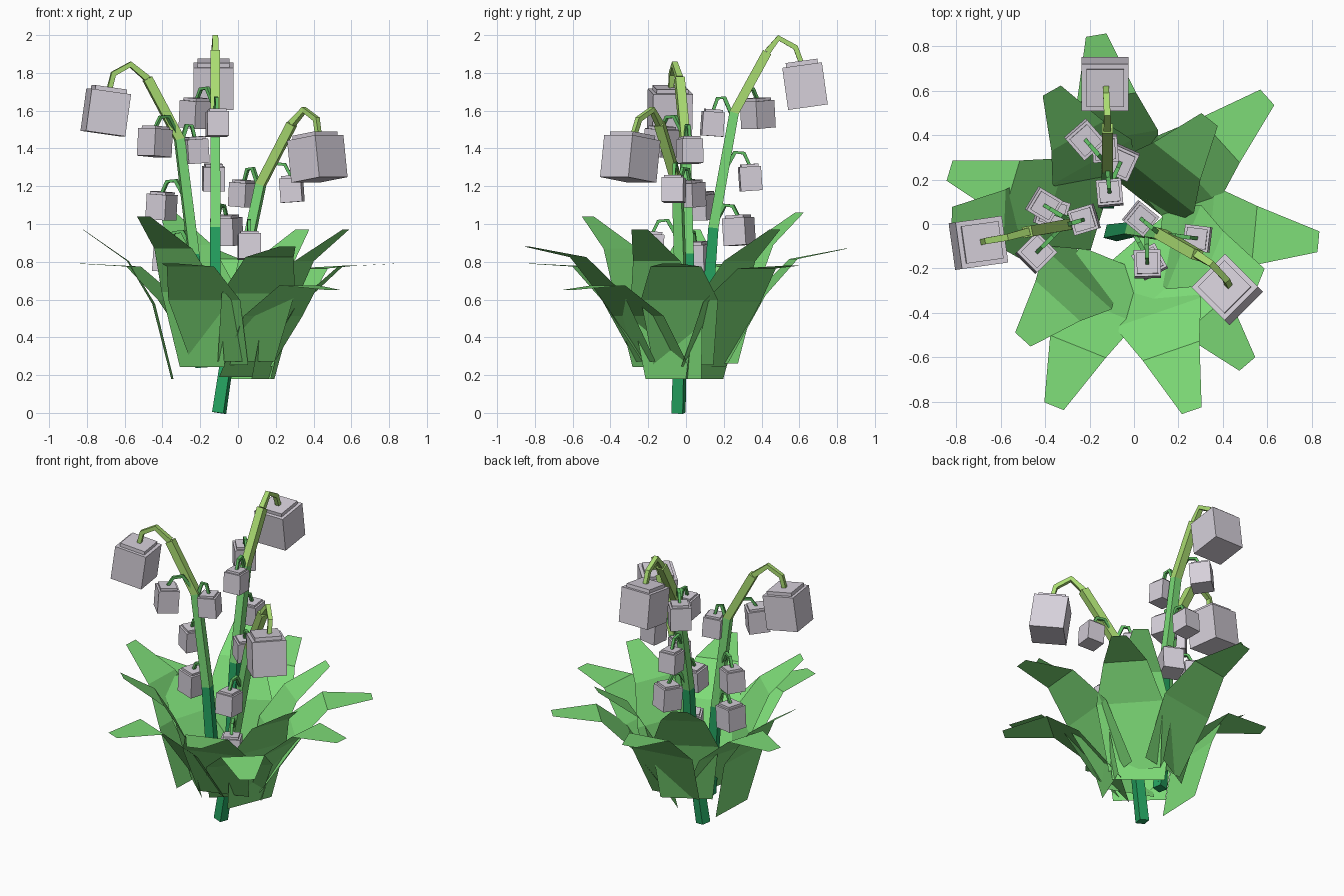
import bpy, bmesh, math
from mathutils import Vector, Matrix

if "Cube" in bpy.data.objects:
    bpy.data.objects.remove(bpy.data.objects["Cube"])


def mat(name, rgb):
    m = bpy.data.materials.new(name)
    lin = [((c / 255 + 0.055) / 1.055) ** 2.4 for c in rgb]
    m.diffuse_color = (*lin, 1)
    m.use_nodes = True
    m.node_tree.nodes["Principled BSDF"].inputs["Base Color"].default_value = m.diffuse_color
    return m


LEAF = mat("leaf green", (126, 221, 120))
DARK = mat("deep stem green", (36, 162, 96))
MID = mat("stem green", (122, 219, 119))
TIP = mat("yellow green", (170, 220, 113))
STALK = mat("stalk green", (98, 192, 100))
BELL = mat("pale lilac", (214, 208, 218))


def finish(name, bm, mats):
    me = bpy.data.meshes.new(name)
    bm.to_mesh(me)
    bm.free()
    for m in mats:
        me.materials.append(m)
    ob = bpy.data.objects.new(name, me)
    bpy.context.collection.objects.link(ob)
    return ob


# Square tube along a path; seg_mats gives a material slot per segment
def tube(name, pts, widths, mats, seg_mats=None):
    pts = [Vector(p) for p in pts]
    out = pts[-1] - pts[0]
    side = Vector((-out.y, out.x, 0)).normalized()
    bm = bmesh.new()
    rings = []
    for i, p in enumerate(pts):
        t = (pts[min(i + 1, len(pts) - 1)] - pts[max(i - 1, 0)]).normalized()
        s = (side - t * side.dot(t)).normalized()
        n = t.cross(s)
        h = widths[i] / 2
        rings.append([bm.verts.new(p + s * a * h + n * b * h)
                      for a, b in ((-1, -1), (1, -1), (1, 1), (-1, 1))])
    for i in range(len(rings) - 1):
        for k in range(4):
            j = (k + 1) % 4
            f = bm.faces.new((rings[i][k], rings[i][j], rings[i + 1][j], rings[i + 1][k]))
            f.material_index = seg_mats[i] if seg_mats else 0
    bm.faces.new(rings[0][::-1])
    f = bm.faces.new(rings[-1])
    f.material_index = seg_mats[-1] if seg_mats else 0
    return finish(name, bm, mats)


# Box bell with a smaller cap, tilted outward
def bell(name, c, w, h, yaw, tilt):
    bm = bmesh.new()
    m = (Matrix.Translation(c) @ Matrix.Rotation(yaw, 4, 'Z')
         @ Matrix.Rotation(-tilt, 4, 'Y'))
    cap = h * 0.1
    for wid, hei, z in ((w, h, 0), (w * 0.8, cap, h / 2 + cap / 2)):
        bmesh.ops.create_cube(bm, size=1, matrix=m @ Matrix.Translation((0, 0, z))
                              @ Matrix.Diagonal((wid, wid, hei, 1)))
    finish(name, bm, [BELL])
    return m @ Vector((0, 0, h / 2 + cap * 0.8))


# Height of every stem knot above its foot (all stems share these)
KNOTS = (0, 0.60, 1.21, 1.53, 1.605, 1.555, 1.475)

# foot height, knot x/y, outward yaw, big bell centre, small bells (x, y, z, size)
STEMS = {
    "back": (0.38, [(-.12, .10), (-.12, .145), (-.12, .255), (-.12, .43),
                    (-.12, .49), (-.125, .58), (-.125, .61)], 90, (-.13, .63, 1.73),
             [(-.22, .38, 1.58, .13), (-.11, .14, 1.53, .115),
              (-.13, .34, 1.24, .115), (-.06, .28, .96, .13)]),
    "left": (0.24, [(-.19, .02), (-.235, .01), (-.31, -.005), (-.48, -.035),
                    (-.57, -.06), (-.66, -.075), (-.68, -.08)], 188, (-.70, -.085, 1.59),
             [(-.44, -.13, 1.43, .13), (-.225, .02, 1.385, .115),
              (-.405, .085, 1.09, .12), (-.37, .05, .82, .13)]),
    "right": (0.0, [(-.10, -.04), (-.01, -.025), (.12, -.045), (.285, -.14),
                    (.35, -.18), (.415, -.25), (.425, -.275)], -45, (.42, -.295, 1.345),
              [(.285, -.065, 1.18, .115), (.03, .025, 1.155, .115),
               (.06, -.18, .88, .12), (.07, -.17, .58, .12)]),
}

for name, (foot, xy, yaw, big, smalls) in STEMS.items():
    pts = [Vector((x, y, foot + k)) for (x, y), k in zip(xy, KNOTS)]
    # thick stem in three colours, thin nodding end
    tube(name + "_stem", pts[:4], (.062, .054, .05, .049), [DARK, MID, TIP], (0, 1, 2))
    tube(name + "_stem_end", pts[3:], (.034, .03, .028, .026), [TIP])
    bell(name + "_big_bell", big, .212, .225, math.radians(yaw), math.radians(8))
    # small bells on arched stalks
    for i, (x, y, z, s) in enumerate(smalls):
        zs = z + 0.03
        k = 0
        while k < 2 and pts[k + 1].z < zs:
            k += 1
        a, b = pts[k], pts[k + 1]
        start = a.lerp(b, (zs - a.z) / (b.z - a.z))
        d = Vector((x, y, z)) - start
        top = bell(f"{name}_small_bell_{i + 1}", (x, y, z), s, s * 1.12,
                   math.atan2(d.y, d.x), math.radians(4))
        path = [start]
        for f, up in ((.45, .14), (.8, .135)):
            p = start.lerp(top, f)
            p.z = z + up
            path.append(p)
        path.append(top)
        tube(f"{name}_stalk_{i + 1}", path, (.02, .02, .018, .016), [STALK])

# Leaves: one folded strip, traced back from the tip (x, y, z); the lean bends
# the outer segments more than the lower ones
SEGMENTS = ((.29, 35, 1, .27), (.265, 59, .53, .41), (.41, 76, .6, .32))  # length, slope, bend, width
TIPS = [(-.17, .85, .87, 24), (-.37, .60, 1.06, -1), (.60, .57, .78, 32), (.34, .47, .97, 0),
        (.83, -.08, .79, 32), (.57, -.245, .97, 0), (.51, -.63, .65, 40), (.26, -.84, .88, 24),
        (-.36, -.82, .79, 32), (-.50, -.52, 1.04, -1), (-.83, .24, .79, 32), (-.82, .03, .97, 0)]
for i, (x, y, z, lean) in enumerate(TIPS):
    c = Vector((x, y, z))
    d = Vector((x + .03, y, 0)).normalized()
    s = Vector((-d.y, d.x, 0))
    bm = bmesh.new()
    prev = [bm.verts.new(c - s * .047), bm.verts.new(c + s * .047)]
    for length, slope, bend, w in SEGMENTS:
        a = math.radians(slope - lean * bend)
        c = c - d * length * math.cos(a) - Vector((0, 0, length * math.sin(a)))
        row = [bm.verts.new(c - s * w / 2), bm.verts.new(c + s * w / 2)]
        bm.faces.new((row[0], row[1], prev[1], prev[0]))
        prev = row
    finish(f"leaf_{i + 1}", bm, [LEAF])
